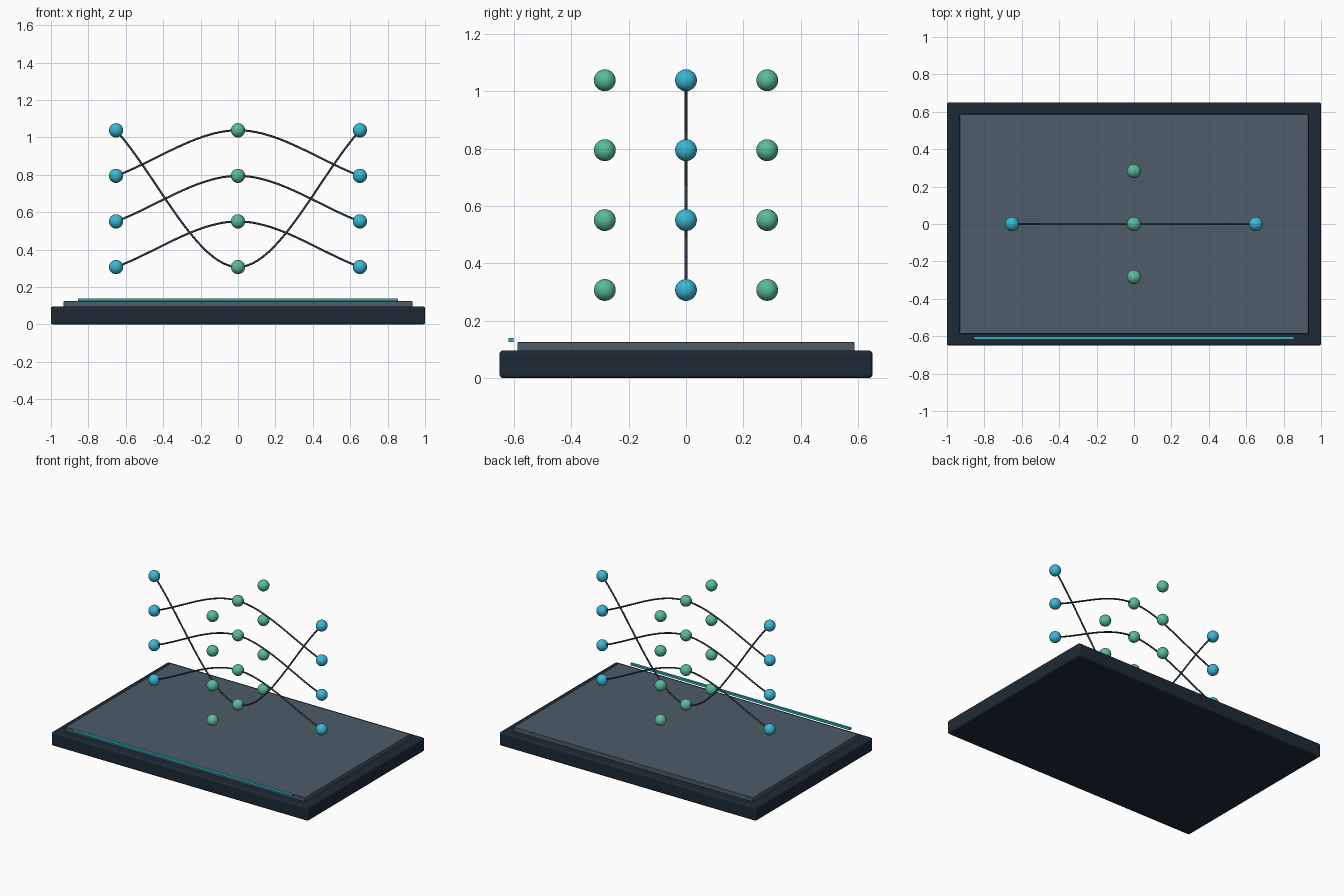
import bpy
from mathutils import Vector

if "Cube" in bpy.data.objects:
    bpy.data.objects.remove(bpy.data.objects["Cube"])


def material(name, color):
    m = bpy.data.materials.new(name)
    m.diffuse_color = (*color, 1)
    m.use_nodes = True
    m.node_tree.nodes["Principled BSDF"].inputs["Base Color"].default_value = m.diffuse_color
    return m


navy = material("navy", (0.013, 0.023, 0.036))
slate = material("slate", (0.075, 0.108, 0.138))
dark = material("dark_wire", (0.035, 0.05, 0.065))
cyan = material("cyan", (0.04, 0.48, 0.65))
teal = material("teal", (0.03, 0.45, 0.50))
green = material("green", (0.10, 0.50, 0.33))


def box(name, lo, hi, mat, bevel=0.0):
    lo, hi = Vector(lo), Vector(hi)
    bpy.ops.mesh.primitive_cube_add(size=1, location=(lo + hi) / 2)
    ob = bpy.context.object
    ob.name = name
    ob.scale = hi - lo
    bpy.ops.object.transform_apply(location=False, rotation=False, scale=True)
    ob.data.materials.append(mat)
    if bevel:
        b = ob.modifiers.new("bevel", 'BEVEL')
        b.width, b.segments = bevel, 3
    return ob


def bead(name, loc, mat):
    bpy.ops.mesh.primitive_uv_sphere_add(segments=32, ring_count=16, radius=0.038, location=loc)
    ob = bpy.context.object
    ob.name = name
    bpy.ops.object.shade_smooth()
    ob.data.materials.append(mat)


def wire(name, z_end, z_mid):
    # smooth arc through both end beads and the middle bead
    cu = bpy.data.curves.new(name, 'CURVE')
    cu.dimensions = '3D'
    cu.bevel_depth = 0.0055
    cu.bevel_resolution = 2
    cu.resolution_u = 24
    cu.use_fill_caps = True
    sp = cu.splines.new('BEZIER')
    sp.bezier_points.add(2)
    dx, dz = X / 3, (z_mid - z_end) / 3
    pts = [(-X, z_end, dx, dz), (0, z_mid, dx, 0), (X, z_end, dx, -dz)]
    for p, (x, z, hx, hz) in zip(sp.bezier_points, pts):
        p.handle_left_type = p.handle_right_type = 'FREE'
        p.co = (x, 0, z)
        p.handle_left = (x - hx, 0, z - hz)
        p.handle_right = (x + hx, 0, z + hz)
    ob = bpy.data.objects.new(name, cu)
    bpy.context.collection.objects.link(ob)
    cu.materials.append(dark)


# plinth, inset top plate and front accent strip
box("base", (-1, -0.65, 0), (1, 0.65, 0.096), navy, 0.012)
box("top_plate", (-0.932, -0.587, 0.09), (0.932, 0.587, 0.125), slate, 0.003)
box("accent_strip", (-0.855, -0.618, 0.125), (0.855, -0.602, 0.14), teal)

# beads: cyan at both ends, green in three middle columns
X = 0.652
levels = [0.307 + 0.2437 * i for i in range(4)]
for i, z in enumerate(levels):
    for s in (-1, 1):
        bead("end_bead", (s * X, 0, z), cyan)
    for y in (-0.283, 0, 0.283):
        bead("middle_bead", (0, y, z), green)
    # each wire rises one level at the middle, the top one wraps to the bottom
    wire("wire", z, levels[(i + 1) % 4])
